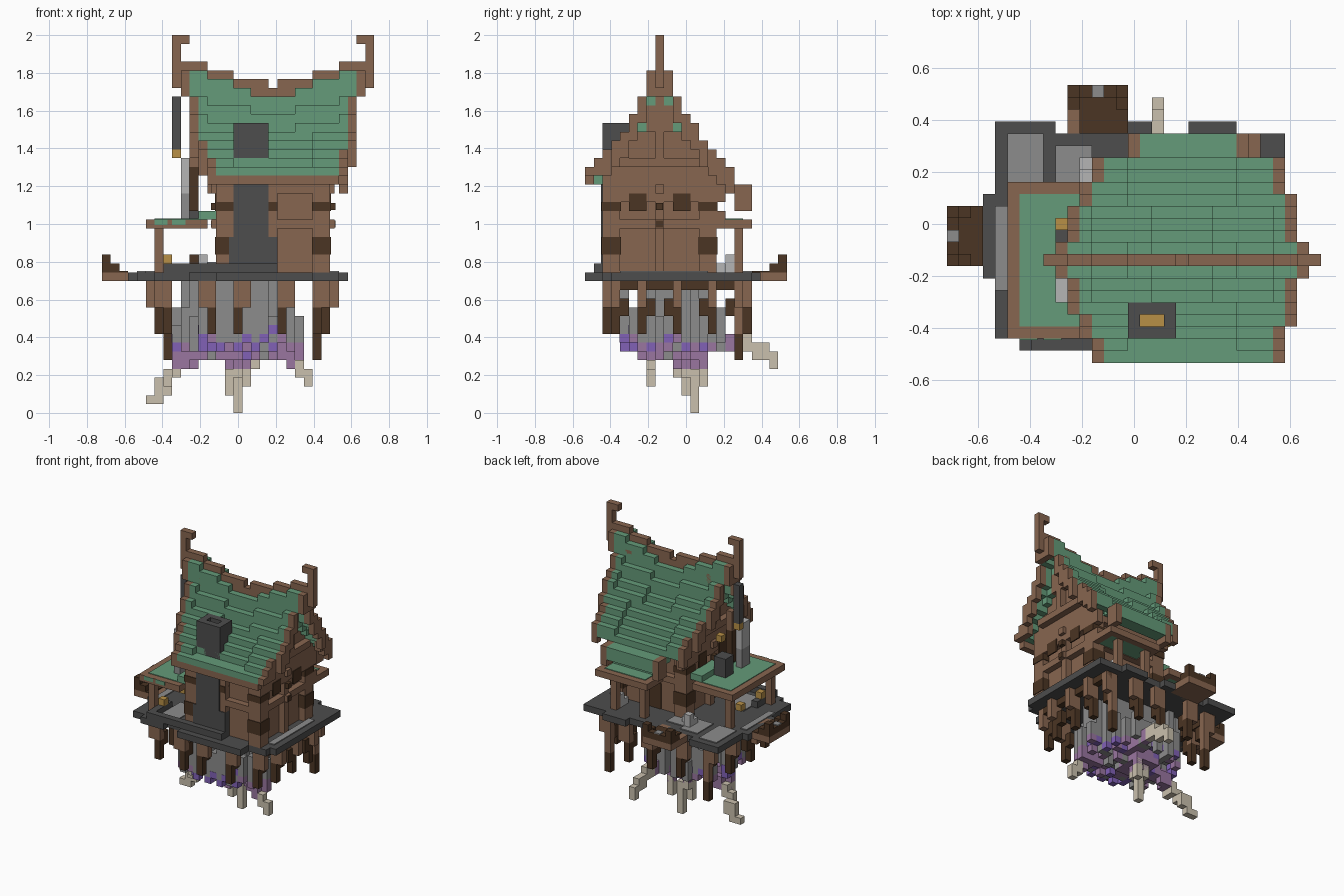
import bpy, bmesh, random
from mathutils import Matrix, Vector

random.seed(4)
if "Cube" in bpy.data.objects:
    bpy.data.objects.remove(bpy.data.objects["Cube"])
UNIT = 2 / 43                      # edge of one block
ORIGIN = Vector((15.5, 11.5, 0))   # block grid centre
COLOURS = {
    "timber": (.245, .132, .08), "dark_timber": (.07, .035, .017),
    "roof_green": (.128, .325, .192), "dark_stone": (.075, .075, .075),
    "stone": (.262, .262, .262), "pale_stone": (.46, .46, .46),
    "gold": (.48, .28, .062), "mauve": (.32, .18, .35),
    "violet": (.22, .12, .47), "root_beige": (.59, .53, .42),
}
NAMES = list(COLOURS)
MATERIALS = []
for name, rgb in COLOURS.items():
    material = bpy.data.materials.new(name)
    material.use_nodes = True
    material.diffuse_color = (*rgb, 1)
    shader = material.node_tree.nodes["Principled BSDF"]
    shader.inputs["Base Color"].default_value = (*rgb, 1)
    MATERIALS.append(material)


class Part:
    """One object assembled from grid-aligned blocks."""

    def __init__(self, name):
        self.name, self.bm = name, bmesh.new()

    def box(self, colour, x, y, z):
        low, high = Vector((x[0], y[0], z[0])), Vector((x[1], y[1], z[1]))
        place = Matrix.Translation(((low + high) / 2 - ORIGIN) * UNIT)
        size = Matrix.Diagonal((*((high - low) * UNIT), 1))
        made = bmesh.ops.create_cube(self.bm, size=1, matrix=place @ size)
        for face in {f for v in made["verts"] for f in v.link_faces}:
            face.material_index = NAMES.index(colour)

    def ring(self, colour, x, y, z):
        for a in (x[0], x[1] - 1):
            self.box(colour, (a, a + 1), y, z)
        for b in (y[0], y[1] - 1):
            self.box(colour, (x[0] + 1, x[1] - 1), (b, b + 1), z)

    def cell(self, colour, x, y, z, height=1):
        self.box(colour, (x, x + 1), (y, y + 1), (z, z + height))

    def finish(self):
        mesh = bpy.data.meshes.new(self.name)
        self.bm.to_mesh(mesh)
        self.bm.free()
        for material in MATERIALS:
            mesh.materials.append(material)
        bpy.context.collection.objects.link(bpy.data.objects.new(self.name, mesh))


# Main roof: sagging between a middle and an end profile, timber rakes
MIDDLE = [28, 28, 29, 30, 31, 32, 34, 36, 37, 36, 34, 32, 31, 30, 29, 28, 27, 26, 26]
ENDS = [28, 29, 30, 31, 32, 34, 36, 39, 40, 39, 36, 34, 33, 31, 30, 29, 28, 26, 26]
RIDGE = 8


def span(y):
    away = abs(y - RIDGE)
    if away == 0:
        return 8, 31
    if away > 8:
        return 15, 25
    return 9 + (away > 1) + (away > 4) + (away > 6), 30 - (away > 1) - (away > 5)


roof = Part("main_roof")
for y, (middle, end) in enumerate(zip(MIDDLE, ENDS)):
    low, high = span(y)
    for x in range(low, high):
        away = abs(x - 19)
        lift = (away >= (1 if y == RIDGE else 3)) + (away >= 5) + (away >= 8)
        top = middle + round((end - middle) * lift / 3)
        edge = x in (low, high - 1) or y == RIDGE
        depth = 1 if y == 0 else 3 if 5 < y < 11 or (edge and y > 1) else 2
        roof.cell("timber" if edge else "roof_green", x, y, top - depth, depth)
roof.box("timber", (12, 27), (0, 1), (26, 27))
roof.finish()

# Curled horns at both ridge ends
horns = Part("ridge_horns")
for outer, inner in ((8, 9), (30, 29)):
    horns.cell("timber", outer, RIDGE, 38, 5)
    horns.cell("timber", inner, RIDGE, 42)
    horns.cell("timber", inner, RIDGE, 36, 2)
horns.finish()

# House walls and gables
house = Part("house_walls")
house.box("timber", (14, 25), (3, 14), (16, 26))
for y in range(2, 16):
    for x in (13, 25):
        house.cell("timber", x, y, 24, MIDDLE[y] - 25)
for level in (21, 25):
    house.ring("timber", (13, 26), (2, 15), (level, level + 1))
    house.box("timber", (12.5, 26.5), (8, 9), (level, level + 1))
for x in (12, 26):
    house.cell("timber", x, RIDGE, 28, 9)
    house.box("timber", (x, x + 1), (4, 13), (28, 29))
    for y in (7, 9):
        house.cell("timber", x, y, 32, 5)
house.finish()

# Corner and middle posts with dark joints
posts = Part("wall_posts")
for x in (13, 24):
    for y in (2, 13):
        posts.box("timber", (x, x + 2), (y, y + 2), (16, 26))
        for z, tall in ((18, 2), (23, 1)):
            posts.box("dark_timber", (x - .1, x + 2.1), (y - .1, y + 2.1), (z, z + tall))
for x in (13, 25):
    posts.cell("timber", x, RIDGE, 16, 12)
    for z in (21, 23):
        posts.box("dark_timber", (x - .6, x + 1.6), (8.1, 8.9), (z + .1, z + .9))
posts.cell("timber", 19, 2, 20, 6)
posts.box("dark_timber", (19, 20), (1.9, 3), (23, 24))
posts.finish()

# Windows on both gable sides and a back door
windows = Part("windows_and_door")
for y in (5, 10):
    for x in (13, 26):
        windows.box("dark_timber", (x - .1, x + .1), (y, y + 2), (23, 25))
windows.box("dark_timber", (18, 21), (13.9, 14.1), (16, 20))
windows.finish()

# Chimney stack through the front slope
chimney = Part("chimney")
chimney.box("dark_stone", (14.5, 20), (1.85, 4), (16, 20))
chimney.box("dark_stone", (15, 19), (1.85, 4), (20, 26))
chimney.box("dark_stone", (15, 19), (2, 5), (28, 32))
chimney.ring("dark_stone", (15, 19), (2, 5), (32, 33))
chimney.box("gold", (16, 18), (3, 4), (32, 32.2))
chimney.finish()

# Stone platform with paler paving and a low front wall
deck = Part("platform")
for x, y in (((4, 27), (2, 19)), ((3, 4), (7, 14)), ((27, 28), (3, 19)),
             ((6, 10), (1, 2)), ((13, 24), (0, 2)), ((4, 9), (19, 20)),
             ((15, 17), (19, 20)), ((20, 24), (19, 20))):
    deck.box("dark_stone", x, y, (15, 16))
for x, y in (((5, 8), (14, 19)), ((9, 12), (14, 18)), ((12, 15), (15, 17)),
             ((4, 5), (6, 13)), ((26, 27), (4, 14)), ((8, 11), (3, 8))):
    deck.box("stone", x, y, (16, 16.15))
deck.box("dark_stone", (7, 20), (1, 2), (16, 17))
deck.box("dark_stone", (7, 8), (2, 6), (16, 17))
# Loose pale rubble heaps
for x, y in ((23, 15), (11, 15)):
    deck.box("pale_stone", (x, x + 2), (y, y + 1), (16, 17))
    deck.cell("pale_stone", x, y + 1, 16, 2)
deck.finish()

# Side balcony and back balcony: timber floor, dark outer half and rails
balconies = Part("balconies")
for x, y, dark, rail in (((0, 4), (8, 13), ((0, 3), (8, 13)), ((0, 1), (8, 13))),
                         ((10, 15), (18, 23), ((11, 15), (19, 23)), ((10, 15), (22, 23)))):
    balconies.box("timber", x, y, (15, 16))
    balconies.box("dark_timber", *dark, (16, 16.15))
    balconies.box("dark_timber", *rail, (16, 17))
    for a in (rail[0][0], rail[0][1] - 1):
        for b in (rail[1][0], rail[1][1] - 1):
            balconies.cell("dark_timber", a, b, 16, 2)
for x, y in ((1, 8), (1, 12), (10, 21), (14, 21)):
    balconies.cell("dark_timber", x, y, 16)
for x, y in ((0, 10), (12, 22)):
    balconies.box("stone", (x, x + 1), (y, y + 1), (17, 17.15))
balconies.finish()

# Low porch roofs with their posts
porches = Part("porch_roofs")
for x, y in (((5, 12), (2, 15)), ((17, 26), (14, 19))):
    porches.ring("timber", x, y, (21, 22))
    porches.box("roof_green", (x[0] + 1, x[1] - 1), (y[0] + 1, y[1] - 1), (21.1, 22.1))
for x in (6, 8):
    porches.box("roof_green", (x, x + 1.5), (1.9, 2), (21.4, 22))
porches.box("roof_green", (11, 13), (3, 14), (22, 23))
porches.box("roof_green", (18, 25), (14, 16), (22, 23))
porches.cell("timber", 25, 15, 22)
for x, y in ((6, 3), (6, 13), (18, 17), (23, 17)):
    porches.cell("timber", x, y, 16, 5)
for y in (4, 9):
    porches.cell("gold", 7, y, 17)
porches.finish()

# Side stack and hanging lantern
side = Part("side_stack_and_lantern")
side.box("stone", (9, 10), (5, 7), (22, 25))
side.box("pale_stone", (9, 10), (5, 7), (25, 29))
side.box("dark_stone", (9, 11), (9, 11), (22, 25))
side.cell("dark_timber", 10, 7, 23, 5)
side.cell("timber", 10, 7, 28, 3)
side.cell("dark_stone", 8, RIDGE, 30, 6)
side.cell("gold", 8, RIDGE, 29)
side.cell("gold", 9, 11, 28)
side.finish()

# Stilts with dark feet, braces and underside beams
stilts = Part("stilts")
long_legs = [(7, 17), (24, 17)]
short_legs = [(7, 3), (24, 3), (6, 8), (6, 13), (25, 6), (25, 10), (25, 14),
              (12, 2), (15, 2), (20, 2), (11, 18), (16, 18), (20, 18)]
for x, y in long_legs + short_legs:
    foot = 6 if (x, y) in long_legs else 9
    stilts.cell("dark_timber", x, y, foot, 3)
    stilts.cell("timber", x, y, foot + 3, 12 - foot)
    stilts.cell("timber", x + (-1 if x < 15 else 1), y, 12, 3)
    stilts.cell("dark_timber", x, y + (1 if y < 10 else -1), 11, 2)
for x in (6, 25):
    stilts.box("dark_timber", (x, x + 1), (3, 18), (14, 15))
stilts.finish()

# Hanging rock, ragged at the rim, with a glowing lower crust and flecks
rock = Part("hanging_rock")
for x in range(8, 23):
    for y in range(4, 16):
        reach = ((x - 15) / 7.6) ** 2 + ((y - 9.5) / 6.2) ** 2
        if reach > 1 or (reach > .3 and random.random() < .35):
            continue
        bottom = 6 + round(reach + random.random() * 1.4)
        top = 15 if reach < .5 else random.choice((10, 11, 12, 15))
        crust = "violet" if random.random() < .4 else "mauve"
        level = max(bottom + 1, 8) if random.random() < .65 else bottom
        rock.cell("stone", x, y, level, top - level)
        if level > bottom:
            rock.cell(crust, x, y, bottom, level - bottom)
        if random.random() < .12:
            fleck = random.choice((8, 9))
            rock.box("violet", (x - .05, x + 1.05), (y - .05, y + 1.05), (fleck, fleck + 1))
rock.box("mauve", (13, 17), (9, 14), (6, 8))
rock.finish()

# Roots spreading down and outward
roots = Part("roots")
PATHS = [[(15, 11, 6), (15, 12, 0)], [(14, 12, 6), (14, 11, 2)], [(16, 13, 7), (16, 13, 3)],
         [(12, 10, 6), (8, 10, 5), (7, 11, 3), (5, 12, 1)], [(11, 11, 6), (8, 11, 4), (6, 12, 1)],
         [(18, 8, 7), (20, 7, 6), (22, 7, 4), (23, 7, 3)], [(18, 9, 7), (22, 8, 6)],
         [(17, 13, 7), (17, 16, 7), (17, 18, 7), (17, 21, 5)]]
for path in PATHS:
    for start, end in zip(path, path[1:]):
        a, b = Vector(start), Vector(end)
        steps = round(max(abs(c) for c in b - a))
        for step in range(steps + 1):
            x, y, z = (round(c) for c in a.lerp(b, step / steps))
            bare = z < 5 or y > 16
            roots.cell("root_beige" if bare else "mauve", x, y, z, 1 if z < 2 else 2)
roots.finish()
